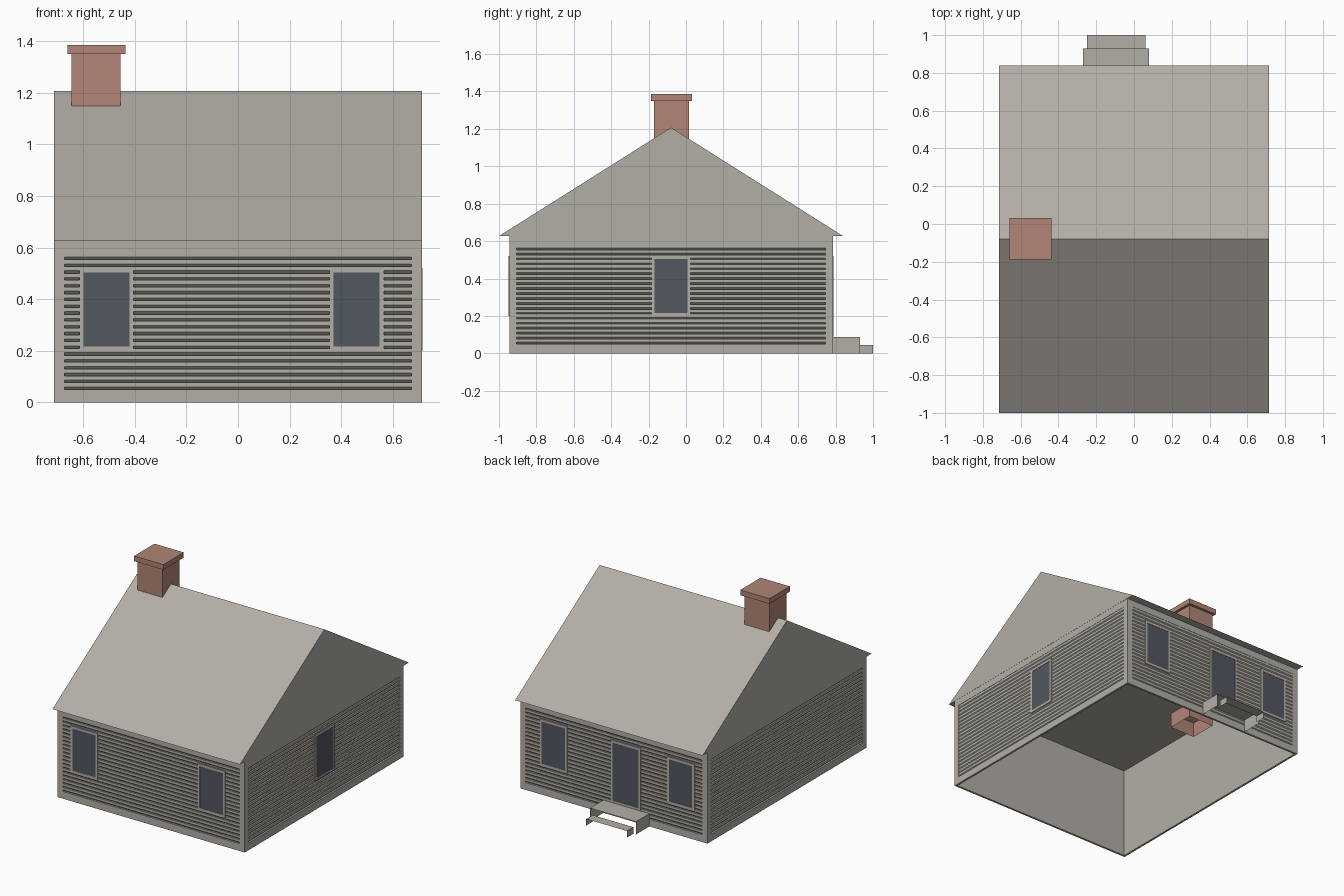
import bpy
import bmesh
import math

if "Cube" in bpy.data.objects:
    bpy.data.objects.remove(bpy.data.objects["Cube"], do_unlink=True)


def material(name, rgb):
    m = bpy.data.materials.new(name)
    m.use_nodes = True
    m.diffuse_color = (*rgb, 1)
    m.node_tree.nodes["Principled BSDF"].inputs["Base Color"].default_value = (*rgb, 1)
    return m


TAUPE = material("warm grey paint", (0.45, 0.42, 0.38))
GLASS = material("dark glass", (0.085, 0.095, 0.115))
BRICK = material("brick red", (0.44, 0.24, 0.18))

CENTRE_Y = -0.08      # middle of the house body
WALL_H = 0.63
THICK = 0.014


def finish(name, bm, mat, turn=0.0, y=0.0):
    bmesh.ops.recalc_face_normals(bm, faces=bm.faces)
    mesh = bpy.data.meshes.new(name)
    bm.to_mesh(mesh)
    bm.free()
    mesh.materials.append(mat)
    ob = bpy.data.objects.new(name, mesh)
    ob.rotation_euler.z = turn
    ob.location.y = y
    bpy.context.collection.objects.link(ob)
    return ob


def add_box(bm, x, y, z, skip=()):
    """Box from three (low, high) ranges; skip removes faces by outward normal."""
    made = bmesh.ops.create_cube(bm, size=1)["verts"]
    for v in made:
        for axis, (lo, hi) in enumerate((x, y, z)):
            v.co[axis] = lo if v.co[axis] < 0 else hi
    faces = {f for v in made for f in v.link_faces}
    bmesh.ops.recalc_face_normals(bm, faces=list(faces))
    for f in faces:
        f.normal_update()
    gone = [f for f in faces for s in skip
            if all(abs(a - b) < 0.1 for a, b in zip(f.normal, s))]
    if gone:
        bmesh.ops.delete(bm, geom=gone, context="FACES")


def add_prism(bm, profile, x0, x1):
    """Extrude a closed (y, z) profile along x."""
    low = [bm.verts.new((x0, y, z)) for y, z in profile]
    face = bm.faces.new(low)
    ext = bmesh.ops.extrude_face_region(bm, geom=[face])["geom"]
    for v in ext:
        if isinstance(v, bmesh.types.BMVert):
            v.co.x = x1
    if not face.is_valid:
        return
    if len(face.link_loops if hasattr(face, "link_loops") else face.loops) and \
            not any(e.is_manifold and len(e.link_faces) > 1 for e in face.edges):
        bm.faces.remove(face)


def add_ring(bm, x, y, z, w):
    """Rectangular border of width w facing along y."""
    add_box(bm, (x[0], x[0] + w), y, z)
    add_box(bm, (x[1] - w, x[1]), y, z)
    add_box(bm, (x[0] + w, x[1] - w), y, (z[0], z[0] + w))
    add_box(bm, (x[0] + w, x[1] - w), y, (z[1] - w, z[1]))


def wall(side, half, dist, turn, openings):
    """One wall facing -y, then turned: trim, grooved boards and openings."""
    face = -dist
    back = face + THICK
    trim = 0.04
    low, high = 0.05, 0.58

    # flat backing and border trim
    bm = bmesh.new()
    add_box(bm, (-half + 0.002, half - 0.002), (back - 0.002, back), (0, WALL_H))
    for s in (-1, 1):
        ends = sorted((s * half, s * (half - trim)))
        add_box(bm, ends, (face, back - 0.002), (0, WALL_H))
    inner = (-half + trim, half - trim)
    add_box(bm, inner, (face, back - 0.002), (0, low))
    add_box(bm, inner, (face, back - 0.002), (high, WALL_H))
    finish(side + "_wall", bm, TAUPE, turn, CENTRE_Y)

    # boards with an undercut groove below each
    bm = bmesh.new()
    count = 20
    pitch = (high - low) / count
    for i in range(count):
        z = low + i * pitch
        add_prism(bm, [(back - 0.002, z), (back - 0.002, z + pitch),
                       (face + 0.002, z + pitch), (face + 0.002, z + 0.01)], *inner)
    finish(side + "_siding", bm, TAUPE, turn, CENTRE_Y)

    # windows and door
    for kind, u, width, z0, z1 in openings:
        x = (u - width / 2, u + width / 2)
        bm = bmesh.new()
        add_ring(bm, x, (face - 0.003, face + 0.01), (z0, z1), 0.016)
        finish(f"{side}_{kind}_frame", bm, TAUPE, turn, CENTRE_Y)
        bm = bmesh.new()
        add_box(bm, (x[0] + 0.014, x[1] - 0.014), (face - 0.001, face + 0.008),
                (z0 + 0.014, z1 - 0.014))
        finish(f"{side}_{kind}_panel", bm, GLASS, turn, CENTRE_Y)


# walls
HALF_X, HALF_Y = 0.713, 0.865
win = (0.21, 0.2, 0.52)
wall("front", HALF_X, HALF_Y, 0,
     [("window_a", -0.51, *win), ("window_b", 0.46, *win)])
wall("back", HALF_X, HALF_Y, math.pi,
     [("window_a", 0.51, *win), ("window_b", -0.46, *win),
      ("door", 0.09, 0.23, 0.09, 0.52)])
wall("window_side", HALF_Y, HALF_X, math.pi / 2, [("window", 0.0, *win)])
wall("blank_side", HALF_Y, HALF_X, -math.pi / 2, [])

# gabled roof
bm = bmesh.new()
add_prism(bm, [(-1.0, 0.627), (0.84, 0.627), (CENTRE_Y, 1.207)], -0.714, 0.714)
finish("roof", bm, TAUPE)

# chimney shaft, open below, and its cap
DOWN = (0, 0, -1)
bm = bmesh.new()
add_box(bm, (-0.645, -0.455), (-0.172, 0.015), (0.525, 1.36), skip=[DOWN])
finish("chimney_shaft", bm, BRICK)
bm = bmesh.new()
add_box(bm, (-0.66, -0.437), (-0.188, 0.033), (1.35, 1.386))
finish("chimney_cap", bm, BRICK)

# back steps: treads with side cheeks, no risers
OPEN = [DOWN, (0, 1, 0), (0, -1, 0)]
for name, x, y, top in (("upper_step", (-0.27, 0.08), (0.785, 0.93), 0.088),
                        ("lower_step", (-0.25, 0.06), (0.93, 1.0), 0.045)):
    bm = bmesh.new()
    add_box(bm, x, y, (0, top), skip=OPEN)
    finish(name, bm, TAUPE)
